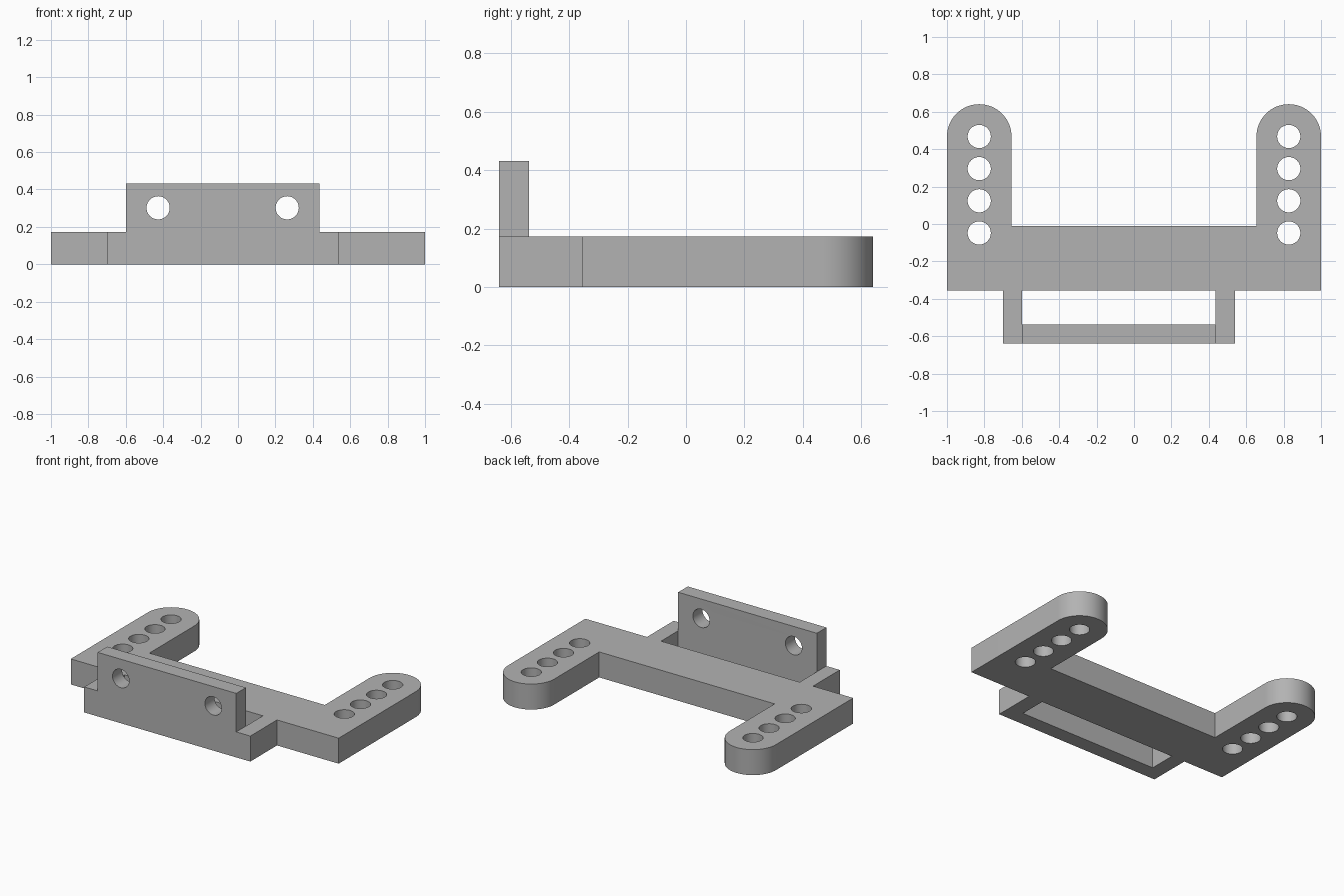
import bpy
from math import cos, sin, pi, radians
from mathutils import Matrix

cube = bpy.data.objects.get("Cube")
if cube:
    bpy.data.objects.remove(cube, do_unlink=True)

grey = bpy.data.materials.new("plain grey")
grey.use_nodes = True
colour = (0.45, 0.45, 0.45, 1)
grey.diffuse_color = colour
grey.node_tree.nodes["Principled BSDF"].inputs["Base Color"].default_value = colour

BASE_TOP = 0.172
ARM_X, ARM_Y, ARM_R = 0.8275, 0.468, 0.1725
HOLE_R = 0.062


def arc(cx, cy, r, start, end, steps):
    angles = [start + (end - start) * i / steps for i in range(steps + 1)]
    return [(cx + r * cos(a), cy + r * sin(a)) for a in angles]


def hole(cx, cy):
    return arc(cx, cy, HOLE_R, 0, 2 * pi, 48)[:-1]


def extruded_plate(name, loops, thickness, matrix):
    """Extrude an outline with holes into a solid mesh."""
    curve = bpy.data.curves.new(name + "_profile", "CURVE")
    curve.dimensions = "2D"
    curve.fill_mode = "BOTH"
    curve.extrude = thickness / 2
    for loop in loops:
        spline = curve.splines.new("POLY")
        spline.points.add(len(loop) - 1)
        for point, (x, y) in zip(spline.points, loop):
            point.co = (x, y, 0, 1)
        spline.use_cyclic_u = True
    helper = bpy.data.objects.new(name + "_profile", curve)
    bpy.context.collection.objects.link(helper)
    bpy.context.view_layer.update()
    graph = bpy.context.evaluated_depsgraph_get()
    mesh = bpy.data.meshes.new_from_object(helper.evaluated_get(graph))
    bpy.data.objects.remove(helper)
    bpy.data.curves.remove(curve)

    mesh.name = name
    mesh.transform(matrix)
    mesh.materials.clear()
    mesh.materials.append(grey)
    obj = bpy.data.objects.new(name, mesh)
    bpy.context.collection.objects.link(obj)

    # Weld the caps to the sides, then smooth the curved walls
    bpy.ops.object.select_all(action="DESELECT")
    obj.select_set(True)
    bpy.context.view_layer.objects.active = obj
    bpy.ops.object.mode_set(mode="EDIT")
    bpy.ops.mesh.select_all(action="SELECT")
    bpy.ops.mesh.remove_doubles(threshold=0.0001)
    bpy.ops.mesh.normals_make_consistent(inside=False)
    bpy.ops.object.mode_set(mode="OBJECT")
    bpy.ops.object.shade_smooth_by_angle(angle=radians(30))
    return obj


# Base: crossbar, two round-ended arms and two front lugs in one outline
right_end = arc(ARM_X, ARM_Y, ARM_R, 0, pi, 32)
left_end = arc(-ARM_X, ARM_Y, ARM_R, 0, pi, 32)
outline = (
    [(-1, -0.355), (-0.7, -0.355), (-0.7, -0.64), (-0.6, -0.64), (-0.6, -0.355)]
    + [(0.435, -0.355), (0.435, -0.64), (0.54, -0.64), (0.54, -0.355), (1, -0.355)]
    + right_end
    + [(0.655, -0.01), (-0.655, -0.01)]
    + left_end
)
arm_holes = [hole(side * ARM_X, ARM_Y - 0.172 * i)
             for side in (-1, 1) for i in range(4)]
extruded_plate("base_bracket", [outline] + arm_holes, BASE_TOP,
               Matrix.Translation((0, 0, BASE_TOP / 2)))

# Upright front wall with two mounting holes, held between the lugs
wall = [(-0.6, 0), (0.435, 0), (0.435, 0.432), (-0.6, 0.432)]
wall_holes = [hole(x, 0.302) for x in (-0.427, 0.263)]
extruded_plate("front_wall", [wall] + wall_holes, 0.102,
               Matrix.Translation((0, -0.589, 0)) @ Matrix.Rotation(pi / 2, 4, "X"))
